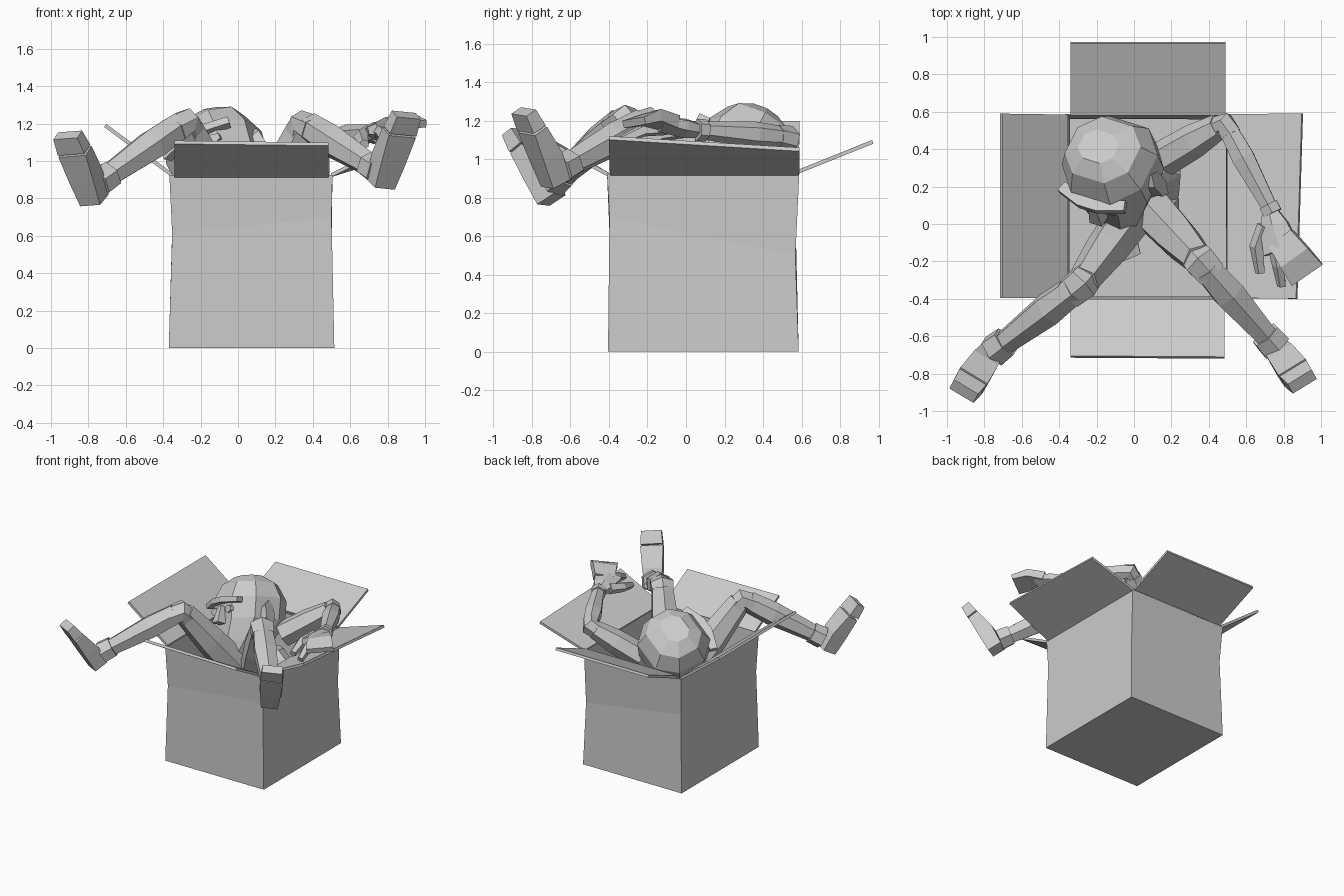
import bpy, bmesh
from math import cos, sin, pi
from mathutils import Vector as V

if "Cube" in bpy.data.objects:
    bpy.data.objects.remove(bpy.data.objects["Cube"])


def finish(name, bm, thick=0, offset=-1):
    bmesh.ops.recalc_face_normals(bm, faces=bm.faces[:])
    me = bpy.data.meshes.new(name)
    bm.to_mesh(me)
    bm.free()
    ob = bpy.data.objects.new(name, me)
    bpy.context.collection.objects.link(ob)
    if thick:
        m = ob.modifiers.new("thickness", "SOLIDIFY")
        m.thickness, m.offset = thick, offset
    return ob


def rings_mesh(bm, rings, top=True):
    n = len(rings[0])
    rs = [[bm.verts.new(p) for p in r] for r in rings]
    for a, b in zip(rs, rs[1:]):
        for i in range(n):
            bm.faces.new((a[i], a[(i + 1) % n], b[(i + 1) % n], b[i]))
    bm.faces.new(rs[0])
    if top:
        bm.faces.new(rs[-1])


def loft(name, pts, sizes, side=(0, 0, 1), n=6):
    """Faceted limb through pts; sizes are (half width along side, half depth)."""
    pts = [V(p) for p in pts]
    rings = []
    for i, p in enumerate(pts):
        t = (pts[min(i + 1, len(pts) - 1)] - pts[max(i - 1, 0)]).normalized()
        s = V(side)
        s = (s - t * s.dot(t)).normalized()
        d = t.cross(s)
        w, h = sizes[i]
        k = 1 / cos(pi / n)
        rings.append([p + s * (w * k * cos((j + .5) * 2 * pi / n))
                      + d * (h * k * sin((j + .5) * 2 * pi / n)) for j in range(n)])
    bm = bmesh.new()
    rings_mesh(bm, rings)
    return finish(name, bm)


# carton body, pinched at the waist
bm = bmesh.new()
rings_mesh(bm, [
    [(-.37, -.405, 0), (.515, -.405, 0), (.515, .585, 0), (-.37, .585, 0)],
    [(-.352, -.397, .61), (.5, -.397, .70), (.5, .568, .50), (-.352, .57, .63)],
    [(-.367, -.41, .925), (.505, -.41, .925), (.505, .588, .925), (-.367, .588, .925)]], top=False)
finish("carton_body", bm, .012)

# four open flaps
for name, q in {
    "flap_front": [(-.34, -.405, .92), (.485, -.405, .92), (.485, -.715, 1.09), (-.34, -.71, 1.10)],
    "flap_back": [(-.34, .585, .935), (.49, .585, .935), (.49, .97, 1.09), (-.34, .97, 1.09)],
    "flap_left": [(-.36, -.395, .93), (-.36, .585, .93), (-.71, .59, 1.19), (-.71, -.395, 1.19)],
    "flap_right": [(.5, -.395, .925), (.5, .588, .925), (.9, .59, 1.05), (.87, -.4, 1.11)],
}.items():
    bm = bmesh.new()
    bm.faces.new([bm.verts.new(p) for p in q])
    finish(name, bm, .02, 0)

# head in its own tilted axes: across, forward, up
C, R, F, U = V((-.1, .27, .98)), V((.84, -.265, .47)), V((-.43, -.845, .3)), V((-.317, .455, .825))


def hp(r, f, u):
    return C + R * r + F * f + U * u


rings = []
for u, w, back, front in [(-.32, .08, .02, .21), (-.2, .15, -.16, .23), (-.04, .235, -.25, .22),
                          (.12, .25, -.26, .22), (.24, .2, -.2, .16), (.30, .11, -.1, .08)]:
    mid, h = (back + front) / 2, (front - back) / 2
    rings.append([hp(w * a, mid + h * b, u) for a, b in
                  [(1, -.45), (1, .45), (.5, 1), (-.5, 1), (-1, .45), (-1, -.45), (-.5, -1), (.5, -1)]])
bm = bmesh.new()
rings_mesh(bm, rings)
finish("head", bm)

# brow bar, eyes, nose and ears
loft("brow", [hp(-.2, .2, .09), hp(-.05, .25, .10), hp(.05, .25, .10), hp(.2, .2, .09)],
     [(.02, .03)] * 4, U, 4)
loft("nose", [hp(0, .23, .06), hp(0, .25, -.07)], [(.02, .02), (.04, .04)], R, 4)
for s, tag in ((-1, "right"), (1, "left")):
    loft("eye_" + tag, [hp(s * .09, .2, .03), hp(s * .09, .235, .03)], [(.04, .025)] * 2, R, 6)
    loft("ear_" + tag, [hp(s * .22, -.0, -.01), hp(s * .275, -.02, 0)], [(.04, .07), (.05, .085)], F, 6)

# trunk folded down inside the carton
loft("neck", [(.03, .3, .68), (-.04, .28, .85)], [(.08, .08)] * 2, (1, 0, 0))
loft("torso", [(.05, .12, .42), (.07, .2, .55), (.06, .3, .68), (.05, .31, .76)],
     [(.16, .12), (.17, .13), (.19, .12), (.12, .08)], (1, 0, 0), 8)
loft("pelvis", [(.05, .04, .68), (.05, .08, .52), (.05, .12, .4)],
     [(.13, .09), (.19, .14), (.13, .12)], (1, 0, 0), 8)


# legs draped over the front corners
def leg(tag, hip, knee, ankle, heel, toe, sole):
    hip, knee, ankle, heel, toe, sole = map(V, (hip, knee, ankle, heel, toe, sole))
    ax = (toe - heel).normalized()
    wide = ax.cross(sole).normalized()
    bend = (knee - hip).cross(ankle - knee).normalized()
    loft("thigh_" + tag, [hip, hip.lerp(knee, .5), knee.lerp(hip, .04)],
         [(.11, .11), (.10, .10), (.075, .075)], bend)
    loft("knee_" + tag, [knee.lerp(hip, .14), knee, knee.lerp(ankle, .14)],
         [(.075, .07), (.085, .065), (.078, .07)], bend)
    loft("shin_" + tag, [knee.lerp(ankle, .08), knee.lerp(ankle, .4), ankle],
         [(.07, .07), (.082, .078), (.055, .055)], bend)
    loft("ankle_cuff_" + tag, [ankle.lerp(knee, .09), ankle.lerp(knee, -.06)],
         [(.075, .068), (.08, .072)], bend)
    n = (sole - ax * sole.dot(ax)).normalized()
    ball = heel.lerp(toe, .74)
    loft("foot_" + tag, [heel - n * .055, heel.lerp(toe, .35) - n * .06, ball - n * .045],
         [(.062, .055), (.075, .06), (.085, .042)], wide, 4)
    loft("toe_cap_" + tag, [ball.lerp(toe, .1) - n * .042, toe - n * .035],
         [(.083, .042), (.075, .033)], wide, 4)


leg("left", (.12, .05, .66), (.355, -.2, 1.20), (.735, -.63, .96),
    (.785, -.72, .85), (.915, -.87, 1.23), (.45, -.8, -.4))
leg("right", (-.02, .04, .66), (-.28, -.32, 1.21), (-.725, -.66, .90),
    (-.79, -.74, .76), (-.925, -.92, 1.12), (-.45, -.8, -.4))


# arms: one hooked over the back right corner, one tucked away
def arm(tag, sh, el, wr):
    sh, el, wr = map(V, (sh, el, wr))
    bend = (el - sh).cross(wr - el).normalized()
    loft("upper_arm_" + tag, [sh, sh.lerp(el, .5), el.lerp(sh, .1)],
         [(.085, .085), (.08, .08), (.06, .06)], bend)
    loft("elbow_" + tag, [el.lerp(sh, .15), el, el.lerp(wr, .13)],
         [(.055, .055), (.062, .05), (.055, .055)], bend)
    loft("forearm_" + tag, [el.lerp(wr, .1), el.lerp(wr, .4), wr],
         [(.05, .05), (.06, .06), (.04, .04)], bend)
    loft("wrist_cuff_" + tag, [wr.lerp(el, .05), wr.lerp(el, -.05)], [(.05, .05)] * 2, bend)


arm("left", (.16, .35, .88), (.485, .54, 1.11), (.73, .08, 1.15))
arm("right", (-.14, .32, .68), (-.23, .3, .36), (-.1, .02, .32))

# left hand: palm, spread fingers, loose finger and thumb
loft("palm_left", [(.73, .06, 1.15), (.75, -.01, 1.16), (.79, -.14, 1.18)],
     [(.045, .035), (.075, .045), (.10, .035)], (1, .35, .2), 6)
loft("fingers_left", [(.79, -.08, 1.18), (.86, -.18, 1.215), (.925, -.27, 1.19)],
     [(.075, .035), (.09, .032), (.10, .02)], (.7, .75, .15), 4)
loft("finger_left", [(.75, -.1, 1.16), (.775, -.22, 1.15), (.79, -.33, 1.10)],
     [(.032, .03), (.03, .028), (.02, .02)], (1, 0, 0), 5)
loft("thumb_left", [(.70, -.01, 1.15), (.66, -.12, 1.13), (.675, -.26, 1.09)],
     [(.035, .035), (.035, .03), (.022, .022)], (1, 0, 0), 5)
loft("hand_right", [(-.1, .02, .32), (-.07, -.06, .31), (-.02, -.18, .29)],
     [(.045, .035), (.08, .04), (.06, .025)], (1, 0, 0), 6)
